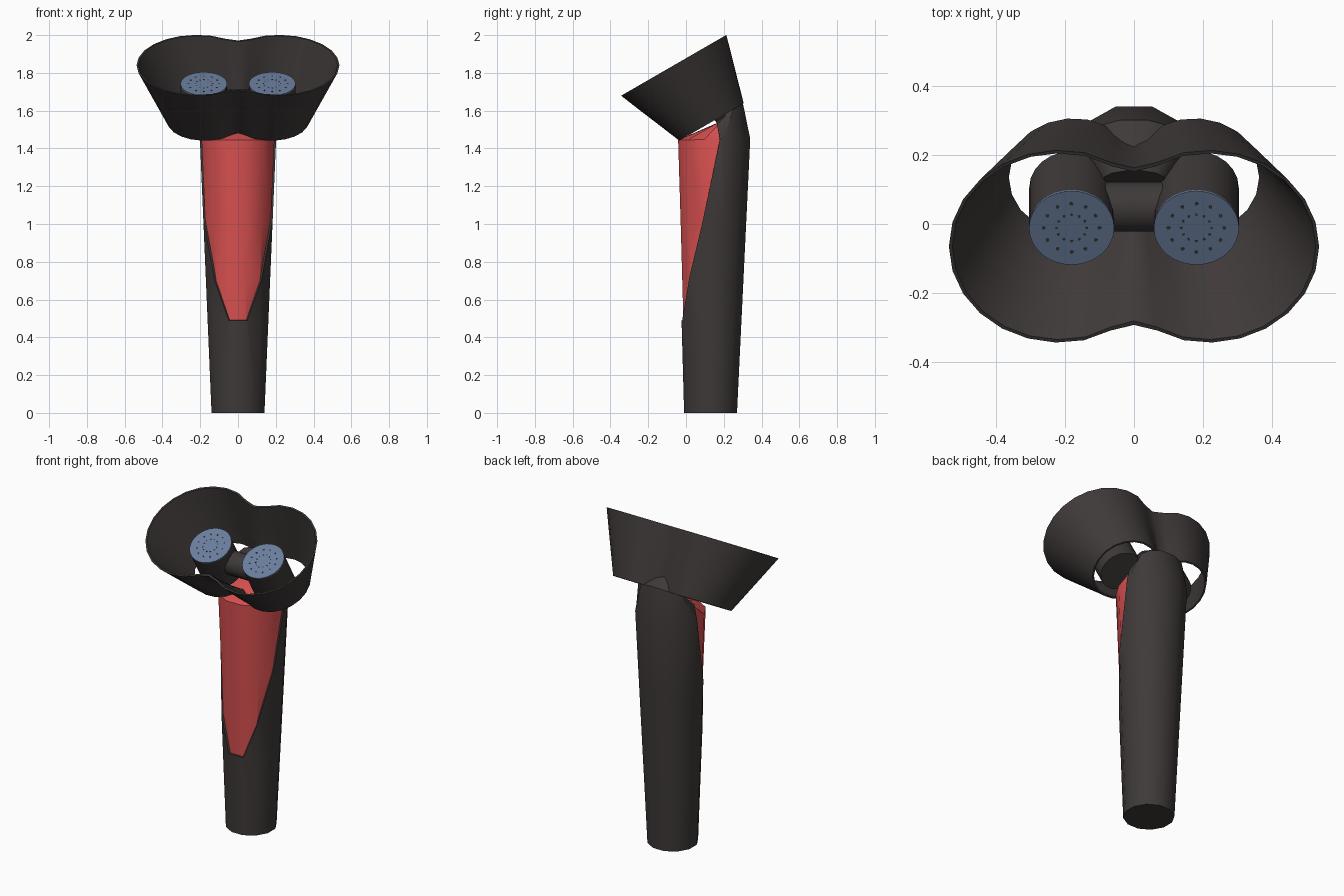
import bpy, bmesh, math
from mathutils import Vector, Matrix

if "Cube" in bpy.data.objects:
    bpy.data.objects.remove(bpy.data.objects["Cube"])

TILT = math.radians(30)


def material(name, col):
    m = bpy.data.materials.new(name)
    m.diffuse_color = (*col, 1)
    m.use_nodes = True
    m.node_tree.nodes["Principled BSDF"].inputs["Base Color"].default_value = m.diffuse_color
    return m


BLACK = material("warm black", (0.05, 0.041, 0.041))
RED = material("grip red", (0.68, 0.08, 0.08))
BLUE = material("steel blue", (0.14, 0.205, 0.33))


def finish(bm, name, mats, angle=40):
    mesh = bpy.data.meshes.new(name)
    bm.to_mesh(mesh)
    bm.free()
    ob = bpy.data.objects.new(name, mesh)
    bpy.context.collection.objects.link(ob)
    for m in mats:
        mesh.materials.append(m)
    bpy.ops.object.select_all(action='DESELECT')
    ob.select_set(True)
    bpy.context.view_layer.objects.active = ob
    bpy.ops.object.shade_smooth_by_angle(angle=math.radians(angle))
    return ob


def loft(rings, caps=True, closed=False):
    bm = bmesh.new()
    rows = [[bm.verts.new(p) for p in r] for r in rings]
    pairs = list(zip(rows, rows[1:]))
    if closed:
        pairs.append((rows[-1], rows[0]))
    n = len(rows[0])
    for a, b in pairs:
        for i in range(n):
            j = (i + 1) % n
            bm.faces.new((a[i], a[j], b[j], b[i]))
    if caps:
        bm.faces.new(rows[0])
        bm.faces.new(rows[-1])
    bmesh.ops.recalc_face_normals(bm, faces=bm.faces)
    return bm


def tilted(u, v, cy, cz, t=TILT):
    """Point (u, v) in a plane through (0, cy, cz) tilted by t about x."""
    return Vector((u, cy + v * math.cos(t), cz + v * math.sin(t)))


def oval(cy, cz, rx, ry, tilt=0, n=12):
    pts = []
    for i in range(n):
        a = 2 * math.pi * (i + 0.5) / n
        pts.append(tilted(rx * math.cos(a), ry * math.sin(a), cy, cz, math.radians(tilt)))
    return pts


# Handle with bent neck; the red grip is a recessed region of its front
bm = loft([oval(0.13, 0, 0.145, 0.145), oval(0.145, 1.45, 0.209, 0.202),
           oval(0.23, 1.59, 0.16, 0.09, 35), oval(0.13, 1.66, 0.09, 0.06, 65)])
edge = [(-0.02, 0.49), (0.018, 0.72), (0.085, 1.0), (0.18, 1.45), (0.16, 1.545)]


def cut(faces, co, no):
    geom = set(faces)
    for f in faces:
        geom.update(f.edges)
        geom.update(f.verts)
    bmesh.ops.bisect_plane(bm, geom=list(geom), plane_co=co, plane_no=no, dist=1e-5)


for y, z in edge[:3]:
    cut(bm.faces[:], (0, y, z), (0, 0, 1))
for (y0, z0), (y1, z1) in zip(edge, edge[1:]):
    part = [f for f in bm.faces if z0 < f.calc_center_median().z < z1 + (0.05 if z0 > 1.4 else 0)
            and all(v.co.z > z0 - 1e-3 for v in f.verts)]
    cut(part, (0, y0, z0), (0, z1 - z0, y0 - y1))
grip = []
for f in bm.faces:
    c = f.calc_center_median()
    for (y0, z0), (y1, z1) in zip(edge, edge[1:]):
        if z0 < c.z <= z1 and c.y < y0 + (y1 - y0) * (c.z - z0) / (z1 - z0):
            grip.append(f)
rim = bmesh.ops.inset_region(bm, faces=grip, thickness=0.001, depth=-0.01,
                             use_even_offset=False)["faces"]
for f in grip:
    f.material_index = 1
for f in rim:
    f.material_index = 0
finish(bm, "handle_and_grip", [BLACK, RED], 40)


# Flared double-lobed hood, open at both ends
def lobes(t, inset, n=18):
    c = 0.175 + 0.04 * t
    r = 0.198 + 0.124 * t - inset
    cy, cz = 0.135 - 0.2 * t, 1.54 + 0.3 * t
    a0 = math.acos(-c / r)
    right = [(c + r * math.cos(a), r * math.sin(a))
             for a in (a0 * (2 * i / n - 1) for i in range(n + 1))]
    pts = right + [(-x, y) for x, y in right[-2:0:-1]]
    k = len(pts)
    soft = []
    for i, (x, y) in enumerate(pts):     # round off the pinch between lobes
        if abs(x) < 0.08:
            y = 0.5 * y + 0.25 * (pts[i - 1][1] + pts[(i + 1) % k][1])
        soft.append(tilted(x, y, cy, cz))
    return soft


levels = [0, 0.33, 0.67, 1]
bm = loft([lobes(t, 0) for t in levels] + [lobes(t, 0.01) for t in reversed(levels)],
          caps=False, closed=True)
finish(bm, "hood", [BLACK], 50)


# Tilted cylinders: tubes, perforated discs and dots
def add_cylinder(bm, x, v, top, length, radius, seg):
    """Cylinder on the tilted disc plane, its top raised by 'top'."""
    n = Vector((0, -math.sin(TILT), math.cos(TILT)))
    pos = tilted(x, v, -0.01, 1.74) + n * (top - length / 2)
    bmesh.ops.create_cone(bm, cap_ends=True, segments=seg, radius1=radius, radius2=radius,
                          depth=length,
                          matrix=Matrix.Translation(pos) @ Matrix.Rotation(TILT, 4, 'X'))


for side, s in (("left", -1), ("right", 1)):
    x = 0.181 * s
    bm = bmesh.new()
    add_cylinder(bm, x, 0, -0.004, 0.225, 0.123, 24)
    finish(bm, side + "_tube", [BLACK])
    bm = bmesh.new()
    add_cylinder(bm, x, 0, 0.003, 0.007, 0.1235, 32)
    finish(bm, side + "_disc", [BLUE])
    bm = bmesh.new()
    for r, size in ((0.081, 0.0055), (0.044, 0.004)):
        for i in range(12):
            a = math.tau * i / 12
            add_cylinder(bm, x + r * math.cos(a), r * math.sin(a), 0.004, 0.003, size, 8)
    finish(bm, side + "_disc_holes", [BLACK])

# Bridge joining the two tubes
bm = bmesh.new()
bmesh.ops.create_cone(bm, cap_ends=True, segments=16, radius1=0.072, radius2=0.072, depth=0.3,
                      matrix=Matrix.Translation((0, 0.05, 1.64)) @ Matrix.Rotation(math.pi / 2, 4, 'Y'))
finish(bm, "bridge", [BLACK])
